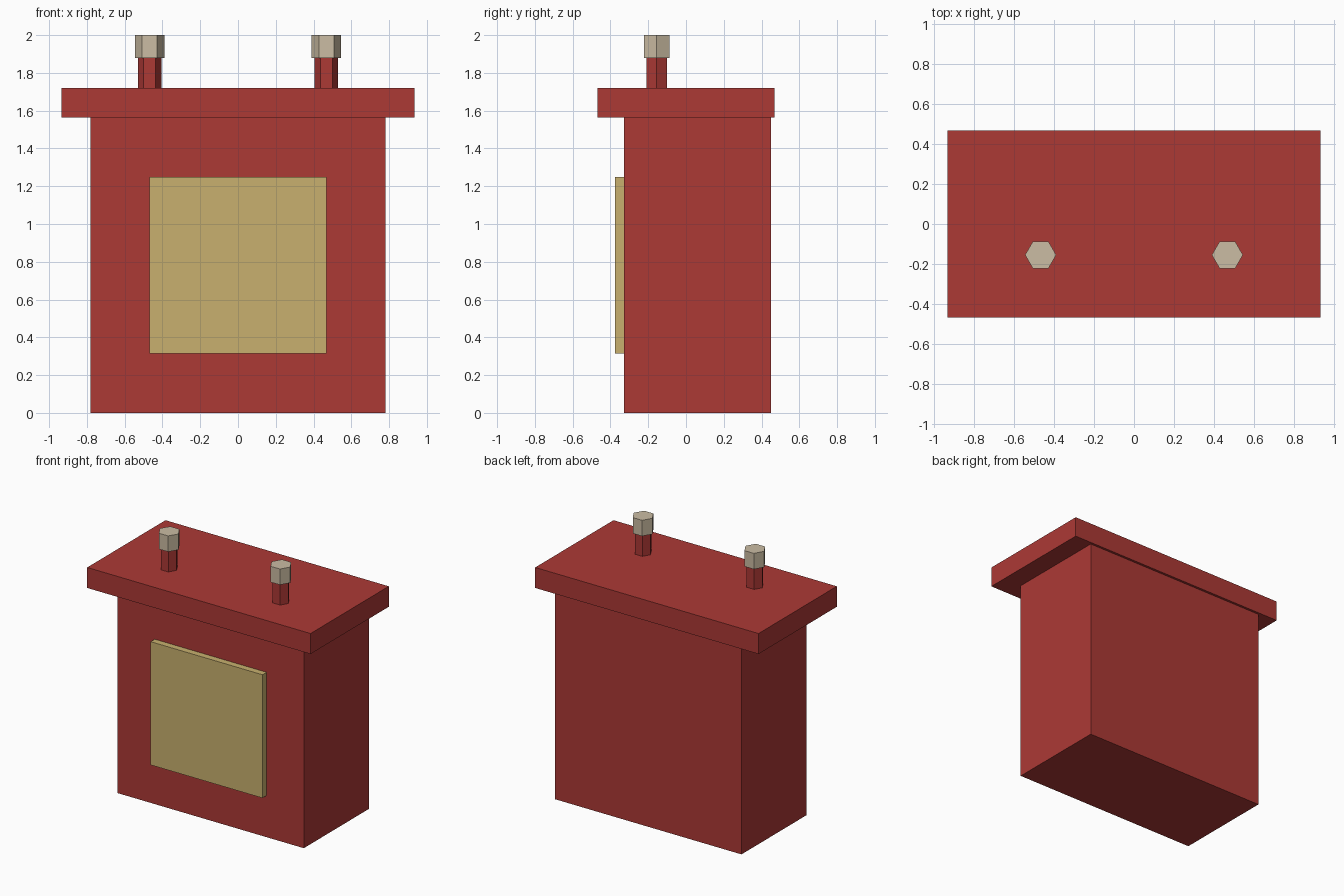
import bpy
import math

cube = bpy.data.objects.get("Cube")
if cube:
    bpy.data.objects.remove(cube, do_unlink=True)


def material(name, rgb):
    mat = bpy.data.materials.new(name)
    mat.use_nodes = True
    colour = (*rgb, 1.0)
    mat.diffuse_color = colour
    mat.node_tree.nodes["Principled BSDF"].inputs["Base Color"].default_value = colour
    return mat


def finish(name, mat):
    obj = bpy.context.object
    obj.name = obj.data.name = name
    obj.data.materials.append(mat)
    bpy.ops.object.transform_apply(location=False, rotation=True, scale=True)
    return obj


def box(name, mat, x, y, z):
    """Box spanning the given (low, high) pairs."""
    spans = (x, y, z)
    bpy.ops.mesh.primitive_cube_add(size=1, location=[(a + b) / 2 for a, b in spans])
    bpy.context.object.scale = [b - a for a, b in spans]
    return finish(name, mat)


def hex_prism(name, mat, radius, x, y, z):
    """Upright six-sided prism with corners pointing along x."""
    bpy.ops.mesh.primitive_cylinder_add(
        vertices=6, radius=radius, depth=z[1] - z[0],
        location=(x, y, (z[0] + z[1]) / 2), rotation=(0, 0, math.pi / 2))
    return finish(name, mat)


red = material("brick red", (0.413, 0.041, 0.036))
tan = material("tan yellow", (0.578, 0.434, 0.156))
beige = material("pale beige", (0.597, 0.503, 0.366))

LID_BASE, LID_TOP, POST_TOP, TOP = 1.565, 1.72, 1.88, 2.0

# Main case, overhanging lid and raised front panel
box("case", red, (-0.78, 0.78), (-0.327, 0.45), (0, LID_BASE))
box("lid", red, (-0.935, 0.935), (-0.468, 0.468), (LID_BASE, LID_TOP))
box("front_panel", tan, (-0.468, 0.468), (-0.376, -0.327), (0.315, 1.248))

# Pair of terminals: red post with a wider pale cap
for side, x in (("left", 0.468), ("right", -0.468)):
    hex_prism(side + "_post", red, 0.0625, x, -0.155, (LID_TOP, POST_TOP))
    hex_prism(side + "_cap", beige, 0.078, x, -0.155, (POST_TOP, TOP))
